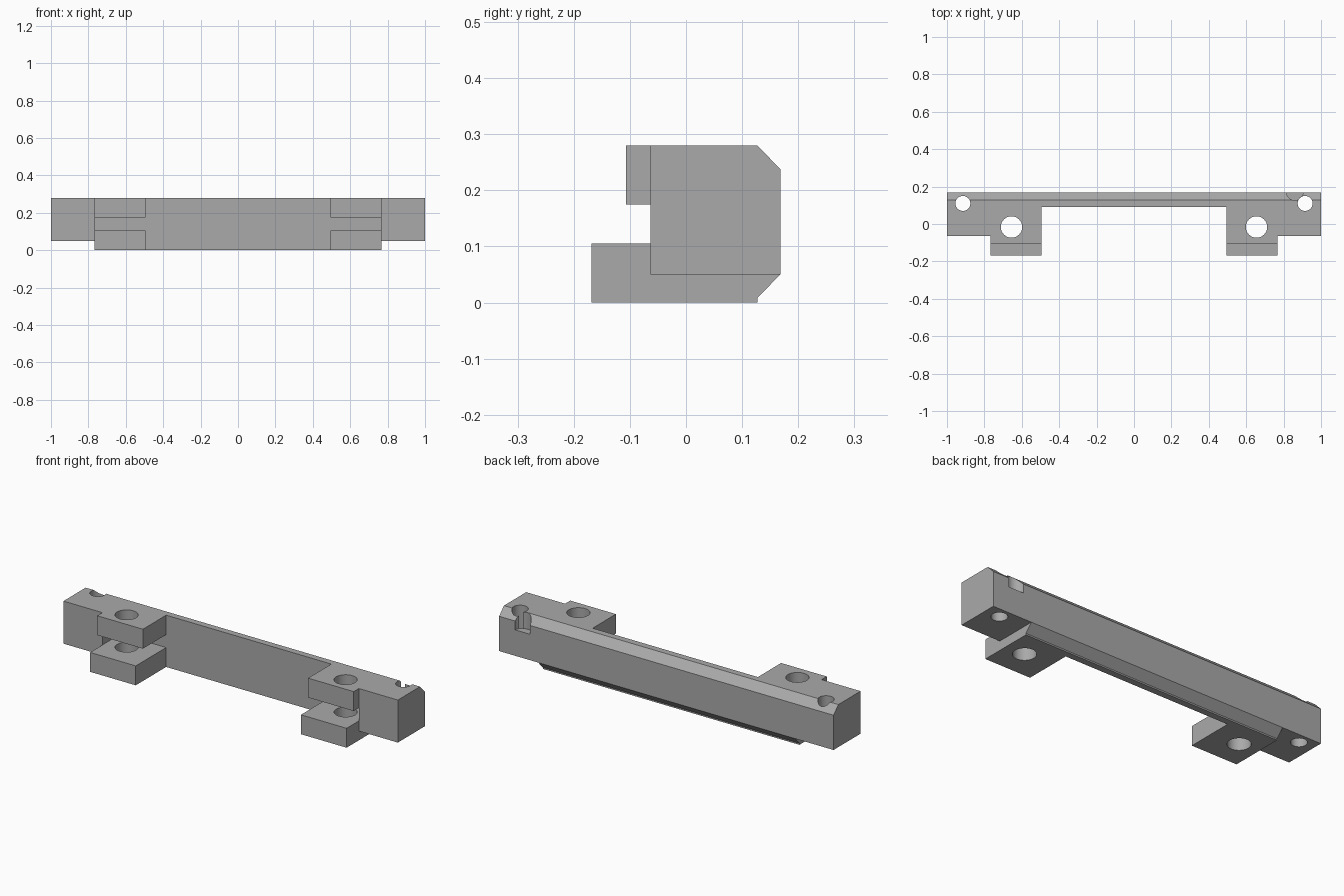
import bpy
import bmesh
import math

cube = bpy.data.objects.get("Cube")
if cube:
    bpy.data.objects.remove(cube, do_unlink=True)

INNER, OUTER = 0.494, 0.767      # x range of each hinge lug
WALL = 0.092                     # front face of the thin middle wall

grey = bpy.data.materials.new("plain_grey")
grey.use_nodes = True
colour = (0.4, 0.4, 0.4, 1)
grey.diffuse_color = colour
grey.node_tree.nodes["Principled BSDF"].inputs["Base Color"].default_value = colour


def add_object(name, bm):
    bmesh.ops.recalc_face_normals(bm, faces=bm.faces)
    mesh = bpy.data.meshes.new(name)
    bm.to_mesh(mesh)
    bm.free()
    mesh.materials.append(grey)
    obj = bpy.data.objects.new(name, mesh)
    bpy.context.collection.objects.link(obj)
    return obj


def extrude_x(name, profile, half):
    """Extrude a (y, z) outline along x."""
    bm = bmesh.new()
    face = bm.faces.new([bm.verts.new((-half, y, z)) for y, z in profile])
    moved = bmesh.ops.extrude_face_region(bm, geom=[face])["geom"]
    verts = [v for v in moved if isinstance(v, bmesh.types.BMVert)]
    bmesh.ops.translate(bm, verts=verts, vec=(2 * half, 0, 0))
    return add_object(name, bm)


cutters = []


def cut_box(name, x, y, z):
    bm = bmesh.new()
    bmesh.ops.create_cube(bm, size=1)
    for v in bm.verts:
        v.co = [lo + (c + 0.5) * (hi - lo) for c, (lo, hi) in zip(v.co, (x, y, z))]
    cutters.append(add_object(name, bm))


def cut_hole(name, x, y, radius, bottom=-0.1):
    bm = bmesh.new()
    depth = 0.4 - bottom
    bmesh.ops.create_cone(bm, cap_ends=True, segments=48, radius1=radius,
                          radius2=radius, depth=depth)
    bmesh.ops.translate(bm, verts=bm.verts, vec=(x, y, bottom + depth / 2))
    cutters.append(add_object(name, bm))


# Bar with chamfered back edges and a stepped front
bar = extrude_x("hinge_bar", [
    (-0.168, 0), (0.127, 0), (0.127, 0.008), (0.168, 0.05), (0.168, 0.238),
    (0.127, 0.28), (-0.107, 0.28), (-0.107, 0.105), (-0.168, 0.105)], 1)

# Open middle between the lugs
cut_box("middle_gap", (-INNER, INNER), (-0.4, WALL), (-0.1, 0.4))

for side in (-1, 1):
    def span(a, b):
        return sorted((side * a, side * b))
    # Slot between upper and lower lug, then the shorter end block
    cut_box("lug_slot", span(INNER - 0.1, OUTER), (-0.4, WALL), (0.105, 0.175))
    cut_box("end_front", span(OUTER, 1.2), (-0.4, -0.063), (-0.1, 0.4))
    cut_box("end_underside", span(OUTER, 1.2), (-0.4, 0.4), (-0.1, 0.05))
    # Pin hole and screw hole
    cut_hole("pin_hole", side * 0.655, -0.016, 0.057)
    cut_hole("screw_hole", side * 0.915, 0.11, 0.04)

# Round notch in the back edge, on the left end only
cut_hole("edge_notch", 0.86, 0.172, 0.045, 0.19)

for cutter in cutters:
    mod = bar.modifiers.new(cutter.name, "BOOLEAN")
    mod.operation = "DIFFERENCE"
    mod.solver = "EXACT"
    mod.object = cutter

# Bake the cuts and remove the cutters
graph = bpy.context.evaluated_depsgraph_get()
final = bpy.data.meshes.new_from_object(bar.evaluated_get(graph))
bar.modifiers.clear()
bar.data = final
final.materials.clear()
final.materials.append(grey)
for cutter in cutters:
    bpy.data.objects.remove(cutter, do_unlink=True)

bpy.ops.object.select_all(action="DESELECT")
bar.select_set(True)
bpy.context.view_layer.objects.active = bar
bpy.ops.object.shade_smooth_by_angle(angle=math.radians(30))
